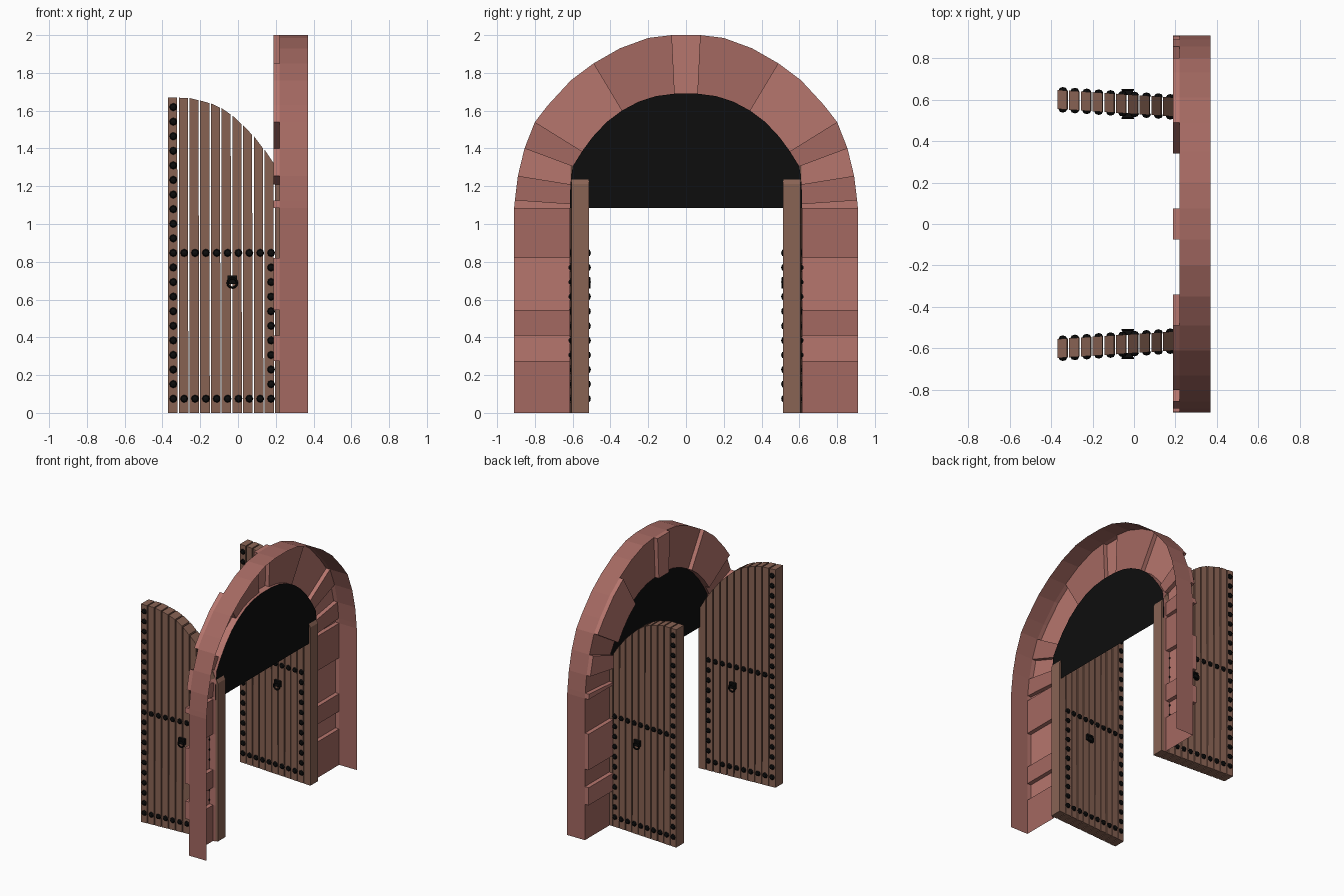
import bpy, bmesh, math
from mathutils import Matrix, Vector

if "Cube" in bpy.data.objects:
    bpy.data.objects.remove(bpy.data.objects["Cube"])


def material(name, rgb):
    m = bpy.data.materials.new(name)
    m.diffuse_color = (*rgb, 1)
    m.use_nodes = True
    m.node_tree.nodes["Principled BSDF"].inputs["Base Color"].default_value = m.diffuse_color
    return m


LIGHT = material("raised_stone", (0.47, 0.18, 0.155))
DARK = material("recessed_stone", (0.37, 0.14, 0.12))
WOOD = material("wood", (0.25, 0.125, 0.088))
IRON = material("black_iron", (0.004, 0.004, 0.004))


def finish(bm, name, mat, out=None):
    bmesh.ops.remove_doubles(bm, verts=bm.verts, dist=1e-5)
    bmesh.ops.recalc_face_normals(bm, faces=bm.faces)
    bm.faces.ensure_lookup_table()
    # open shells: make the first face look in the wanted direction
    if out and bm.faces[0].normal.dot(Vector(out)) < 0:
        bmesh.ops.reverse_faces(bm, faces=bm.faces)
    me = bpy.data.meshes.new(name)
    bm.to_mesh(me)
    bm.free()
    me.materials.append(mat)
    ob = bpy.data.objects.new(name, me)
    bpy.context.collection.objects.link(ob)
    return ob


def face(bm, *pts):
    bm.faces.new([bm.verts.new(p) for p in pts])


# Arch outline, foot to crown: outer y, outer z, inner y, inner z
half = [(0.91, z, 0.615, z) for z in (0, 0.275, 0.41, 0.545, 0.82, 1.085)]
half += [(0.906, 1.125, 0.615, 1.105), (0.89, 1.255, 0.612, 1.21),
         (0.855, 1.40, 0.60, 1.305), (0.80, 1.54, 0.55, 1.385),
         (0.73, 1.63, 0.495, 1.46), (0.61, 1.76, 0.42, 1.54),
         (0.49, 1.85, 0.34, 1.60), (0.35, 1.93, 0.25, 1.648),
         (0.20, 1.985, 0.16, 1.677), (0.075, 2.0, 0.06, 1.69)]
arch = half + [(-a, b, -c, d) for a, b, c, d in reversed(half)]
breaks = [*range(10), 12, 15]
breaks += [31 - b for b in reversed(breaks)]
RAISED, FLAT, PANEL, BACK = 0.188, 0.22, 0.24, 0.37

# Arch stones, alternately recessed and raised
for n, (a, b) in enumerate(zip(breaks, breaks[1:])):
    raised = n % 2 == 1
    x = RAISED if raised else FLAT
    bm = bmesh.new()
    for p, q in zip(arch[a:b], arch[a + 1:b + 1]):
        face(bm, (x, *p[:2]), (x, *q[:2]), (x, *q[2:]), (x, *p[2:]))
        face(bm, (x, *p[2:]), (x, *q[2:]), (PANEL, *q[2:]), (PANEL, *p[2:]))
        if raised:
            face(bm, (x, *p[:2]), (x, *q[:2]), (FLAT, *q[:2]), (FLAT, *p[:2]))
    if raised:
        for p in (arch[a], arch[b]):
            face(bm, (x, *p[:2]), (x, *p[2:]), (FLAT, *p[2:]), (FLAT, *p[:2]))
    finish(bm, f"arch_stone_{n}", LIGHT if raised else DARK, (-1, 0, 0))

# Outer rim wall behind the stones
bm = bmesh.new()
for p, q in zip(arch, arch[1:]):
    face(bm, (FLAT, *p[:2]), (FLAT, *q[:2]), (BACK, *q[:2]), (BACK, *p[:2]))
finish(bm, "outer_rim", DARK, (0, 1, 0))

# Dark panel filling the head of the arch
bm = bmesh.new()
face(bm, *[(PANEL, p[2], p[3]) for p in arch[5:27]])
finish(bm, "arch_infill", IRON, (-1, 0, 0))

TOP = [(-0.37, 1.67), (-0.25, 1.667), (-0.13, 1.635), (-0.06, 1.60), (0, 1.55),
       (0.08, 1.47), (0.14, 1.395), (0.19, 1.325), (0.26, 1.20)]


def top_z(x):
    for (x0, z0), (x1, z1) in zip(TOP, TOP[1:]):
        if x <= x1:
            return z0 + (z1 - z0) * (x - x0) / (x1 - x0)
    return TOP[-1][1]


def door_y(x):
    return 0.565 - 0.065 * (x - 0.18)


THICK = 0.046
PITCH = 0.0567
# stud positions: both edges, lower rail and middle rail
studs = [(-0.343, 0.075 + 0.0772 * i) for i in range(21)]
studs += [(0.175, 0.075 + 0.0772 * i) for i in range(11)]
studs += [(-0.343 + 0.0576 * i, z) for i in range(1, 9) for z in (0.075, 0.847)]

for s, side in ((-1, "right"), (1, "left")):
    # Door planks with narrow gaps
    bm = bmesh.new()
    for i in range(11):
        x0 = -0.37 + i * PITCH
        x1 = x0 + PITCH - (0.006 if i < 10 else 0)
        prof = [(x0, 0), (x1, 0), (x1 - (0.003 if i < 10 else 0), top_z(x1)),
                (x0, top_z(x0))]
        f, b = [[bm.verts.new((x, s * (door_y(x) + d), z)) for x, z in prof]
                for d in (-THICK, THICK)]
        bm.faces.new(f)
        bm.faces.new(b)
        for k in range(4):
            j = (k + 1) % 4
            bm.faces.new((f[k], f[j], b[j], b[k]))
    finish(bm, f"{side}_door_planks", WOOD)

    # Studs on both faces of the door
    bm = bmesh.new()
    for x, z in studs:
        for d in (-THICK, THICK):
            m = (Matrix.Translation((x, s * (door_y(x) + d), z))
                 @ Matrix.Diagonal((1, 0.75, 1, 1))
                 @ Matrix.Rotation(math.pi / 2, 4, 'X'))
            bmesh.ops.create_uvsphere(bm, u_segments=8, v_segments=4,
                                      radius=0.021, matrix=m)
    finish(bm, f"{side}_door_studs", IRON)

    # Ring handles and their mounts
    for d, where in ((-1, "inner"), (1, "outer")):
        y = s * (door_y(-0.03) + d * (THICK + 0.008))
        bm = bmesh.new()
        bmesh.ops.create_cube(bm, size=1, matrix=Matrix.Translation((-0.03, y, 0.705))
                              @ Matrix.Diagonal((0.052, 0.022, 0.045, 1)))
        finish(bm, f"{side}_{where}_handle_mount", IRON)
        bpy.ops.mesh.primitive_torus_add(
            major_segments=12, minor_segments=6, major_radius=0.025,
            minor_radius=0.006, rotation=(math.pi / 2, 0, 0),
            location=(-0.03, y + s * d * 0.014, 0.688))
        ring = bpy.context.object
        ring.name = f"{side}_{where}_ring_handle"
        ring.data.materials.append(IRON)
